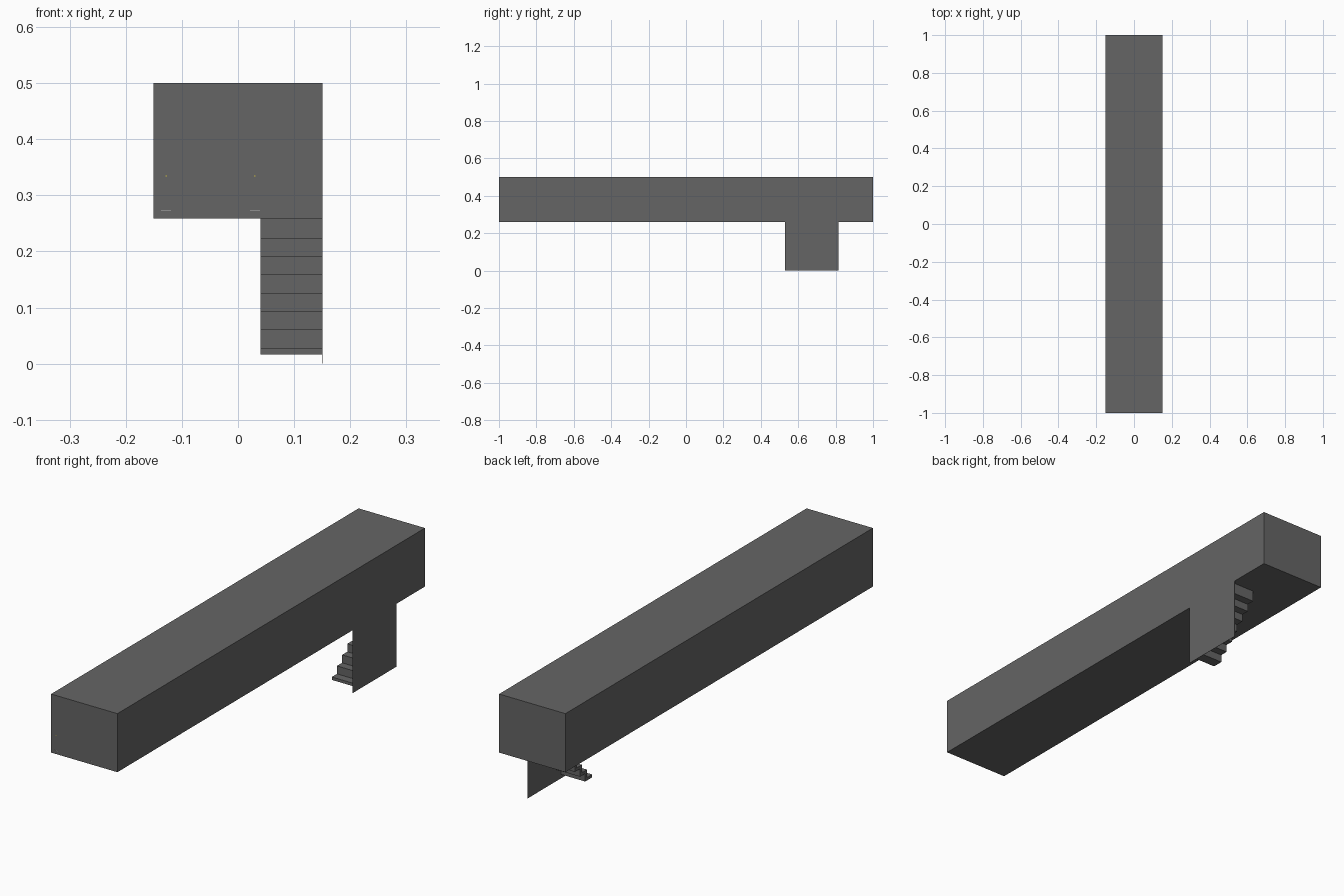
import bpy
import bmesh
from mathutils import Matrix, Vector

if "Cube" in bpy.data.objects:
    bpy.data.objects.remove(bpy.data.objects["Cube"])


def material(name, rgb):
    m = bpy.data.materials.new(name)
    m.diffuse_color = (*rgb, 1)
    m.use_nodes = True
    m.node_tree.nodes["Principled BSDF"].inputs["Base Color"].default_value = m.diffuse_color
    return m


GREY = material("dark grey", (0.13, 0.13, 0.13))
YELLOW = material("yellow", (0.6, 0.5, 0.05))
PALE = material("pale grey", (0.5, 0.5, 0.5))


def boxes(name, spans, mat):
    """One object made of axis-aligned boxes, each given as (x0, x1, y0, y1, z0, z1)."""
    bm = bmesh.new()
    for x0, x1, y0, y1, z0, z1 in spans:
        centre = Vector(((x0 + x1) / 2, (y0 + y1) / 2, (z0 + z1) / 2))
        size = Matrix.Diagonal((x1 - x0, y1 - y0, z1 - z0, 1))
        bmesh.ops.create_cube(bm, size=1, matrix=Matrix.Translation(centre) @ size)
    mesh = bpy.data.meshes.new(name)
    bm.to_mesh(mesh)
    bm.free()
    mesh.materials.append(mat)
    ob = bpy.data.objects.new(name, mesh)
    bpy.context.collection.objects.link(ob)
    return ob


# Long raised body
boxes("body", [(-0.151, 0.151, -1, 1, 0.259, 0.5)], GREY)

# Thin side panel hiding the stairs
boxes("stair_side_panel", [(0.15, 0.151, 0.53, 0.815, 0, 0.26)], GREY)

# Folded stair: thin treads and risers climbing towards the back
RISE, RUN, THICK, STEPS = 0.0327, 0.0335, 0.012, 7
X0, X1, Y0, Z0 = 0.04, 0.15, 0.553, 0.028
treads, risers = [], []
for i in range(STEPS):
    y, z = Y0 + i * RUN, Z0 + i * RISE
    treads.append((X0, X1, y, y + RUN + THICK, z - THICK, z))
    risers.append((X0, X1, y + RUN, y + RUN + THICK, z, z + RISE - THICK))
# the last riser reaches the underside of the body
x0, x1, ya, yb, za, _ = risers[-1]
risers[-1] = (x0, x1, ya, yb, za, 0.26)
boxes("stair_treads", treads, GREY)
boxes("stair_risers", risers, GREY)

# Tiny marks on the front end
boxes("front_yellow_marks",
      [(x - 0.0015, x + 0.0015, -1.0005, -0.999, 0.334, 0.335) for x in (-0.128, 0.03)], YELLOW)
boxes("front_pale_marks",
      [(x - 0.009, x + 0.009, -1.0005, -0.999, 0.2725, 0.2732) for x in (-0.128, 0.03)], PALE)
